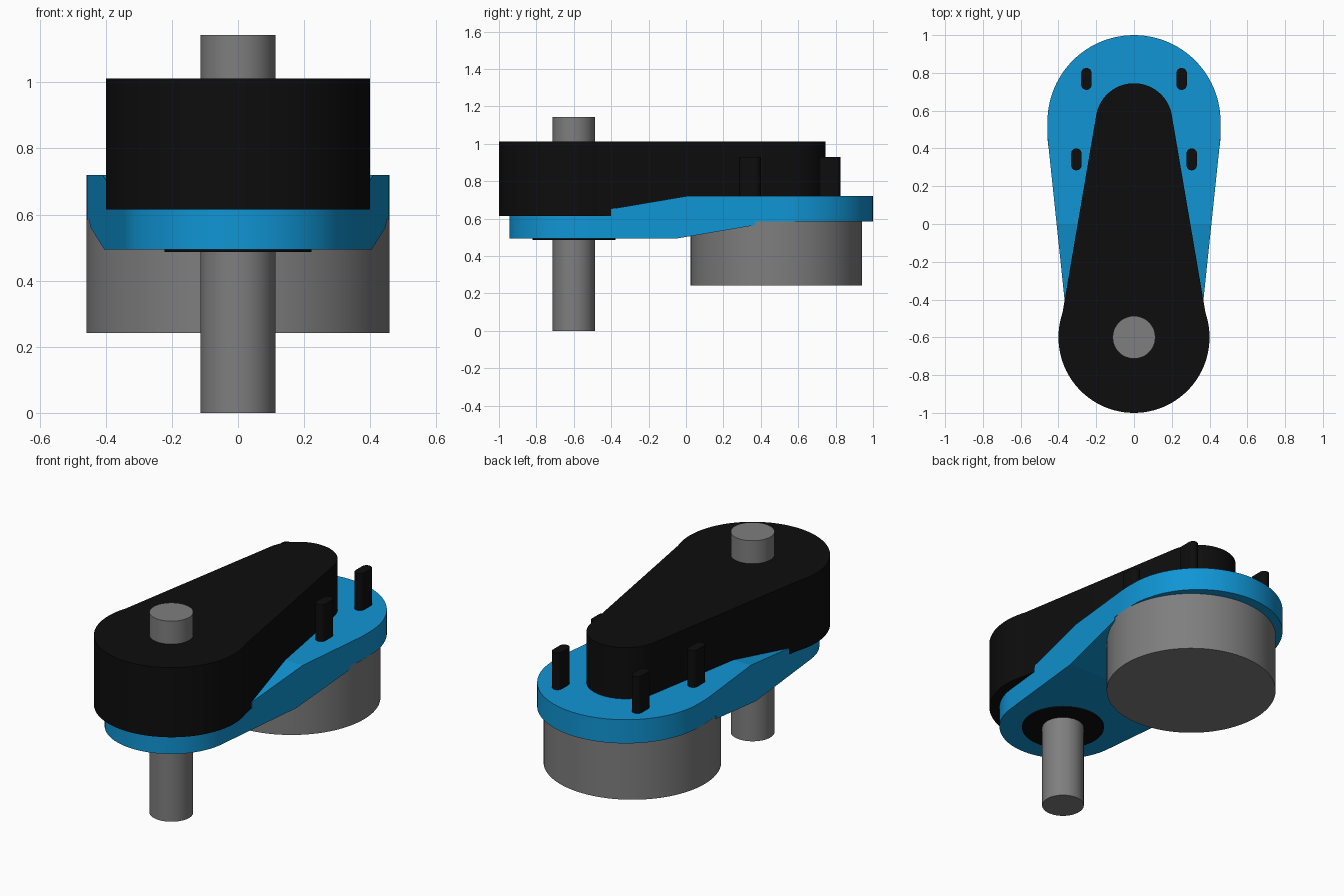
import bpy, bmesh, math
from mathutils import Vector, geometry

if "Cube" in bpy.data.objects:
    bpy.data.objects.remove(bpy.data.objects["Cube"])


def material(name, color):
    m = bpy.data.materials.new(name)
    m.diffuse_color = (*color, 1)
    m.use_nodes = True
    m.node_tree.nodes["Principled BSDF"].inputs["Base Color"].default_value = m.diffuse_color
    return m


BLACK = material("black plastic", (0.004, 0.004, 0.004))
BLUE = material("blue plastic", (0.005, 0.30, 0.66))
GREY = material("grey metal", (0.21, 0.21, 0.21))


def circle(x, y, r, n=96):
    return [Vector((x + r * math.cos(2 * math.pi * i / n),
                    y + r * math.sin(2 * math.pi * i / n))) for i in range(n)]


def height(profile, y):
    """Height at y on a polyline of (y, z) points; a plain number is flat."""
    if not isinstance(profile, list):
        return profile
    for (y0, z0), (y1, z1) in zip(profile, profile[1:]):
        if y <= y1:
            return z0 + (z1 - z0) * max(0, y - y0) / (y1 - y0)
    return profile[-1][1]


def prism(name, points, bottom, top, mat):
    """Convex outline of the points, raised between a bottom and a top profile."""
    outline = [points[i] for i in geometry.convex_hull_2d(points)]
    bm = bmesh.new()
    bm.faces.new([bm.verts.new((p.x, p.y, 0)) for p in outline])
    # Cut the outline wherever a profile bends
    bends = {p[0] for prof in (bottom, top) if isinstance(prof, list) for p in prof}
    for y in sorted(bends):
        bmesh.ops.bisect_plane(bm, geom=bm.verts[:] + bm.edges[:] + bm.faces[:],
                               dist=1e-5, plane_co=(0, y, 0), plane_no=(0, 1, 0))
    low = bm.verts[:]
    up = bmesh.ops.extrude_face_region(bm, geom=bm.faces[:], use_keep_orig=True)
    high = [g for g in up["geom"] if isinstance(g, bmesh.types.BMVert)]
    for v in low:
        v.co.z = height(bottom, v.co.y)
    for v in high:
        v.co.z = height(top, v.co.y)
    bmesh.ops.recalc_face_normals(bm, faces=bm.faces[:])
    me = bpy.data.meshes.new(name)
    bm.to_mesh(me)
    bm.free()
    me.materials.append(mat)
    ob = bpy.data.objects.new(name, me)
    bpy.context.collection.objects.link(ob)
    bpy.ops.object.select_all(action='DESELECT')
    ob.select_set(True)
    bpy.context.view_layer.objects.active = ob
    bpy.ops.object.shade_smooth_by_angle(angle=math.radians(8))
    return ob


AXLE_Y, MOTOR_Y, SLOT_Y = -0.6, 0.483, 0.542

# Stepped line where the cover rests on the base plate
seam = [(-1.0, 0.615), (-0.401, 0.615), (-0.4, 0.652), (0.0, 0.72), (1.0, 0.72)]
# Underside of the plate, rising to the motor seat
underside = [(-1.0, 0.494), (-0.05, 0.494), (0.37, 0.565), (0.371, 0.585), (1.0, 0.585)]

# Base plate
prism("base_plate", circle(0, AXLE_Y, 0.345) + circle(0, MOTOR_Y, 0.458)
      + circle(0, SLOT_Y, 0.458), underside, seam, BLUE)

# Belt cover: round front housing and tapered tail
prism("cover_housing", circle(0, AXLE_Y, 0.4), 0.615, 1.012, BLACK)
prism("cover_tail", circle(0, AXLE_Y, 0.395) + circle(0, SLOT_Y, 0.203),
      seam, 1.012, BLACK)

# Motor, axle and bearing
prism("motor", circle(0, MOTOR_Y, 0.459), 0.242, 0.585, GREY)
prism("axle", circle(0, AXLE_Y, 0.113), 0.0, 1.143, GREY)
prism("bearing", circle(0, AXLE_Y, 0.222), 0.487, 0.5, BLACK)

# Mounting pegs, mirrored left and right
for side, sign in (("left", -1), ("right", 1)):
    for place, x, y in (("front", 0.305, 0.342), ("rear", 0.252, 0.768)):
        prism(f"{place}_{side}_peg", circle(sign * x, y - 0.03, 0.028, 24)
              + circle(sign * x, y + 0.03, 0.028, 24), 0.6, 0.93, BLACK)
